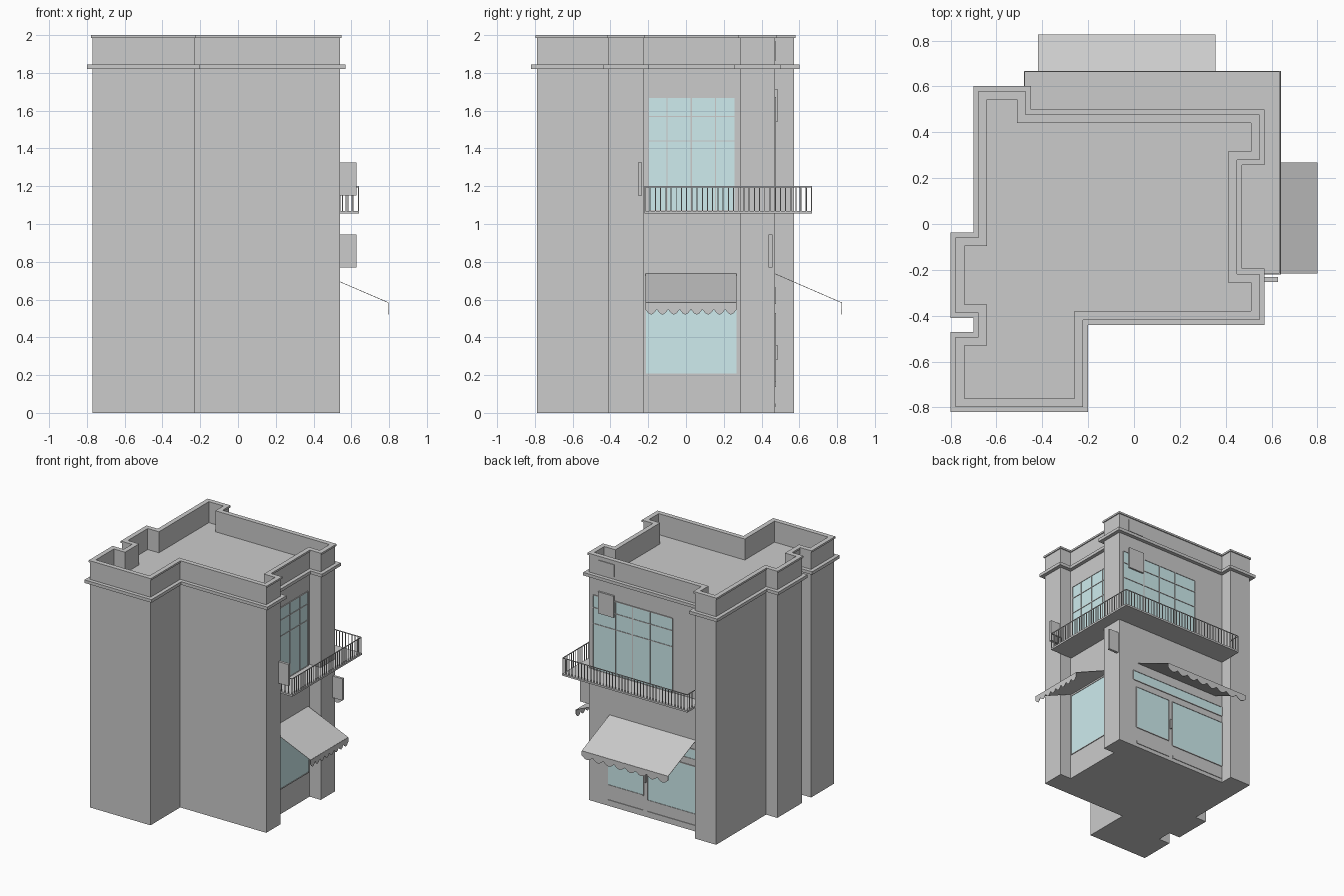
import bpy, bmesh, math
from mathutils import Vector

if "Cube" in bpy.data.objects:
    bpy.data.objects.remove(bpy.data.objects["Cube"])

glass = bpy.data.materials.new("glass")
glass.diffuse_color = (0.62, 0.84, 0.86, 1)
glass.use_nodes = True
glass.node_tree.nodes["Principled BSDF"].inputs["Base Color"].default_value = glass.diffuse_color


def finish(bm, name, mat=None, fix=True):
    if fix:
        bmesh.ops.recalc_face_normals(bm, faces=bm.faces)
    me = bpy.data.meshes.new(name)
    bm.to_mesh(me)
    bm.free()
    ob = bpy.data.objects.new(name, me)
    bpy.context.collection.objects.link(ob)
    if mat:
        me.materials.append(mat)
    return ob


def add_box(bm, a, b):
    lo = [min(p) for p in zip(a, b)]
    hi = [max(p) for p in zip(a, b)]
    vs = bmesh.ops.create_cube(bm, size=1)["verts"]
    for v in vs:
        v.co = [l + (c + 0.5) * (h - l) for l, h, c in zip(lo, hi, v.co)]


def boxes(name, pairs, mat=None):
    bm = bmesh.new()
    for a, b in pairs:
        add_box(bm, a, b)
    return finish(bm, name, mat)


def offset(pts, d):
    """Grow a right-angled counter-clockwise outline outward by d."""
    out = []
    n = len(pts)
    for i in range(n):
        p, a, b = Vector(pts[i]), Vector(pts[i - 1]), Vector(pts[(i + 1) % n])
        e1, e2 = (p - a).normalized(), (b - p).normalized()
        out.append(p + d * (Vector((e1.y, -e1.x)) + Vector((e2.y, -e2.x))))
    return out


def prism(name, pts, z0, z1):
    bm = bmesh.new()
    f = bm.faces.new([bm.verts.new((p[0], p[1], z0)) for p in pts])
    top = bmesh.ops.extrude_face_region(bm, geom=[f])["geom"]
    for v in top:
        if isinstance(v, bmesh.types.BMVert):
            v.co.z = z1
    return finish(bm, name)


def ring(name, pts, d_out, d_in, z0, z1):
    bm = bmesh.new()
    loops = [[bm.verts.new((p.x, p.y, z)) for p in offset(pts, d)]
             for d, z in ((d_out, z0), (d_out, z1), (d_in, z1), (d_in, z0))]
    n = len(pts)
    for k in range(4):
        A, B = loops[k], loops[(k + 1) % 4]
        for i in range(n):
            j = (i + 1) % n
            bm.faces.new((A[i], A[j], B[j], B[i]))
    return finish(bm, name)


# wall outline with corner piers and recesses
plan = [(-.77, -.79), (-.23, -.79), (-.23, -.41), (.54, -.41), (.54, -.225),
        (.44, -.225), (.44, .287), (.54, .287), (.54, .47), (-.48, .47),
        (-.48, .572), (-.67, .572), (-.67, -.067), (-.77, -.067),
        (-.77, -.38), (-.67, -.38), (-.67, -.5), (-.77, -.5)]
prism("building_body", plan, 0, 1.83)
ring("parapet", plan, 0, -.03, 1.83, 1.985)
ring("parapet_cap", plan, .008, -.03, 1.985, 2.0)
ring("cornice", plan, .03, 0, 1.82, 1.845)


# wall mapping: t runs along the wall, o outward from it
def right(t, o, z):
    return (.44 + o, t, z)


def back(t, o, z):
    return (t, .47 + o, z)


def window(name, w, t0, t1, z0, z1, ts=(), zs=(), r=.006):
    boxes(name + "_glass", [(w(t0, -.01, z0), w(t1, .002, z1))], glass)
    bars = [(w(t - r / 2, 0, z0), w(t + r / 2, .006, z1)) for t in (t0, t1, *ts)]
    bars += [(w(t0, 0, z - r / 2), w(t1, .006, z + r / 2)) for z in (z0, z1, *zs)]
    boxes(name + "_frame", bars)


window("upper_right_window", right, -.2, .26, 1.07, 1.67, (-.1, .028, .156), (1.44, 1.57))
window("upper_back_window", back, -.21, .5, 1.07, 1.67, (-.01, .145, .3), (1.44, 1.57))
window("shop_right_window", right, -.215, .27, .205, .72)
window("shop_back_window", back, -.475, .013, .14, .525)
window("shop_door_window", back, .05, .37, .17, .525)
window("shop_transom", back, -.475, .4, .58, .66)

# door handle and base trims
boxes("door_handle", [(back(.025, 0, .28), back(.038, .014, .36))])
boxes("shop_base_trim", [(back(-.475, 0, .03), back(.013, .005, .05)),
                         (back(.05, 0, .03), back(.37, .005, .05))])

# L-shaped balcony slab
slab = [(.44, -.22), (.64, -.22), (.64, .668), (-.48, .668), (-.48, .47),
        (.54, .47), (.54, .287), (.44, .287)]
prism("balcony_slab", slab, 1.055, 1.07)

# railing follows the outer edge
path = [Vector(p) for p in ((.54, -.217), (.637, -.217), (.637, .665), (-.477, .665), (-.477, .572))]
bm = bmesh.new()
h = .0025
for a, b in zip(path, path[1:]):
    lo = (min(a.x, b.x) - h, min(a.y, b.y) - h)
    hi = (max(a.x, b.x) + h, max(a.y, b.y) + h)
    add_box(bm, (*lo, 1.194), (*hi, 1.2))
    n = max(1, round((b - a).length / .028))
    for i in range(n):
        p = a.lerp(b, i / n)
        add_box(bm, (p.x - h, p.y - h, 1.065), (p.x + h, p.y + h, 1.196))
finish(bm, "balcony_railing")


# awnings: four fabric panels and a scalloped valance
def awning(name, w, t0, t1, reach, panels=4, scallops=8):
    bm = bmesh.new()

    def quad(*ps):
        bm.faces.new([bm.verts.new(w(*p)) for p in ps])

    for i in range(panels):
        a = t0 + (t1 - t0) * i / panels
        b = t0 + (t1 - t0) * (i + 1) / panels
        quad((a, 0, .737), (b, 0, .737), (b, reach, .583), (a, reach, .583))
    n = scallops * 4
    drop = lambda i: .548 - .028 * abs(math.sin(math.pi * i / 4))
    for i in range(n):
        a = t0 + (t1 - t0) * i / n
        b = t0 + (t1 - t0) * (i + 1) / n
        quad((a, reach, .583), (b, reach, .583), (b, reach, drop(i + 1)), (a, reach, drop(i)))
    bmesh.ops.recalc_face_normals(bm, faces=bm.faces)
    ob = finish(bm, name, fix=False)
    m = ob.modifiers.new("thickness", "SOLIDIFY")
    m.thickness = .003
    m.offset = 0


awning("right_awning", right, -.215, .268, .358)
awning("back_awning", back, -.418, .355, .355)

# blank sign boards
boxes("upper_side_sign", [((.53, -.253, 1.15), (.628, -.232, 1.325))])
boxes("lower_side_sign", [((.53, .438, .77), (.628, .458, .945))])
boxes("back_wall_sign", [(back(.31, 0, 1.54), back(.45, .015, 1.715))])
boxes("parapet_sign", [(back(.31, 0, 1.865), back(.45, .006, 1.965))])
